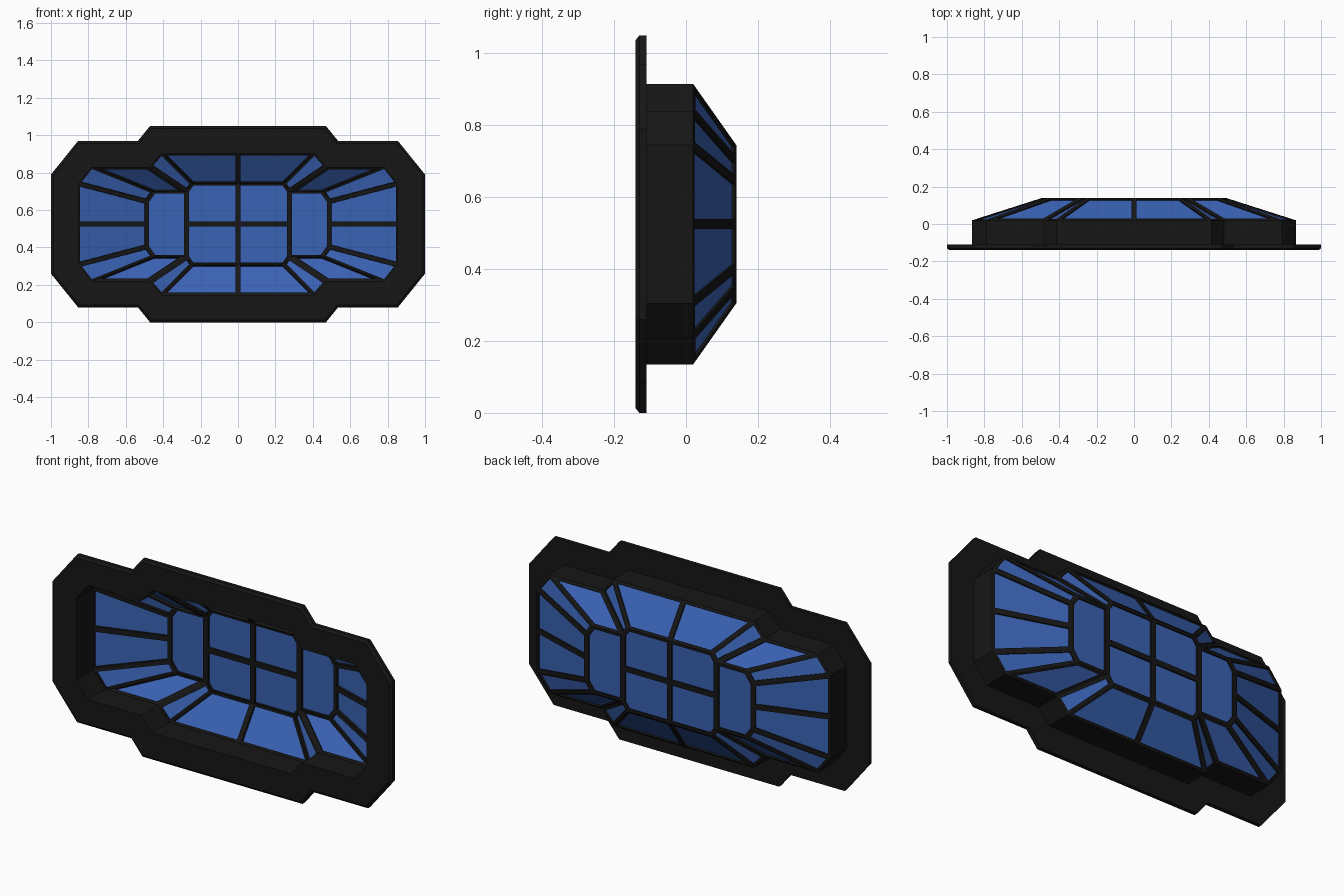
import bpy, bmesh
from mathutils import Vector

if "Cube" in bpy.data.objects:
    bpy.data.objects.remove(bpy.data.objects["Cube"])

ZC = 0.525  # height of the window centre

# Quarter outlines as (x, height above centre)
FLANGE = [(.47, .525), (.535, .445), (.855, .445), (1.0, .265)]
FLANGE_FRONT = [(.464, .512), (.53, .432), (.849, .432), (.987, .26)]
WALL = [(.415, .39), (.48, .315), (.79, .315), (.865, .22)]
WALL_IN = [(.408, .378), (.473, .303), (.784, .303), (.852, .216)]
CROWN = [(.245, .22), (.275, .178), (.45, .178), (.49, .122)]


def material(name, col):
    m = bpy.data.materials.new(name)
    m.diffuse_color = col
    m.use_nodes = True
    m.node_tree.nodes["Principled BSDF"].inputs["Base Color"].default_value = m.diffuse_color
    return m


DARK = material("dark_metal", (.008, .008, .008, 1))
BLUE = material("blue_glass", (.042, .122, .456, 1))


def outline(q, y, mids=False):
    """Mirror a quarter outline into a full loop, optionally with edge midpoints."""
    top, side = ([(0, q[0][1])], [(q[-1][0], 0)]) if mids else ([], [])
    half = top + q + side + [(x, -h) for x, h in reversed(q)]
    full = half + [(-x, -h) for x, h in half]
    return [Vector((x, y, ZC + h)) for x, h in full]


def finish(bm, name, mat):
    me = bpy.data.meshes.new(name)
    bm.to_mesh(me)
    bm.free()
    me.materials.append(mat)
    ob = bpy.data.objects.new(name, me)
    bpy.context.collection.objects.link(ob)
    return ob


# Flange and wall: one closed section lofted around the outline
bm = bmesh.new()
section = [(FLANGE_FRONT, -.14), (FLANGE, -.13), (FLANGE, -.11), (WALL, -.11),
           (WALL, .02), (WALL_IN, .02), (WALL_IN, -.14)]
rings = [[bm.verts.new(p) for p in outline(q, y)] for q, y in section]
for k, a in enumerate(rings):
    b = rings[(k + 1) % len(rings)]
    for i in range(len(a)):
        j = (i + 1) % len(a)
        bm.faces.new((a[i], a[j], b[j], b[i]))
bmesh.ops.recalc_face_normals(bm, faces=bm.faces)
finish(bm, "flange_and_wall", DARK)


def canopy_panels():
    """Faceted bay surface, one face per pane, normals facing outward (+y)."""
    bm = bmesh.new()
    o = [bm.verts.new(p) for p in outline(WALL, .02, True)]
    c = [bm.verts.new(p) for p in outline(CROWN, .14, True)]
    mid, right, left = [bm.verts.new((x, .14, ZC)) for x in (0, CROWN[1][0], -CROWN[1][0])]
    n = len(o)
    for i in range(n):
        j = (i + 1) % n
        bm.faces.new((o[i], o[j], c[j], c[i]))
    bm.faces.new([mid] + c[0:3] + [right])
    bm.faces.new([mid, right] + c[8:11])
    bm.faces.new([mid] + c[10:13] + [left])
    bm.faces.new([mid, left] + c[18:20] + [c[0]])
    bm.faces.new(c[2:9] + [right])
    bm.faces.new(c[12:19] + [left])
    bm.normal_update()
    for f in bm.faces:
        if f.normal.y < 0:
            f.normal_flip()
    return bm


# Glazing bars: rims left after insetting every pane, thickened inward
bm = canopy_panels()
panes = list(bm.faces)
bmesh.ops.inset_individual(bm, faces=panes, thickness=.014, use_even_offset=True)
bmesh.ops.delete(bm, geom=panes, context='FACES')
bars = finish(bm, "glazing_bars", DARK)
sol = bars.modifiers.new("thickness", 'SOLIDIFY')
sol.thickness = .02
sol.offset = -1

# Glass panes: inset centres, set slightly below the bars
bm = canopy_panels()
panes = list(bm.faces)
rims = bmesh.ops.inset_individual(bm, faces=panes, thickness=.010,
                                  use_even_offset=True)["faces"]
bmesh.ops.delete(bm, geom=rims, context='FACES')
bm.normal_update()
for f in bm.faces:
    shift = f.normal * -.008
    for v in f.verts:
        v.co += shift
finish(bm, "glass_panes", BLUE)
